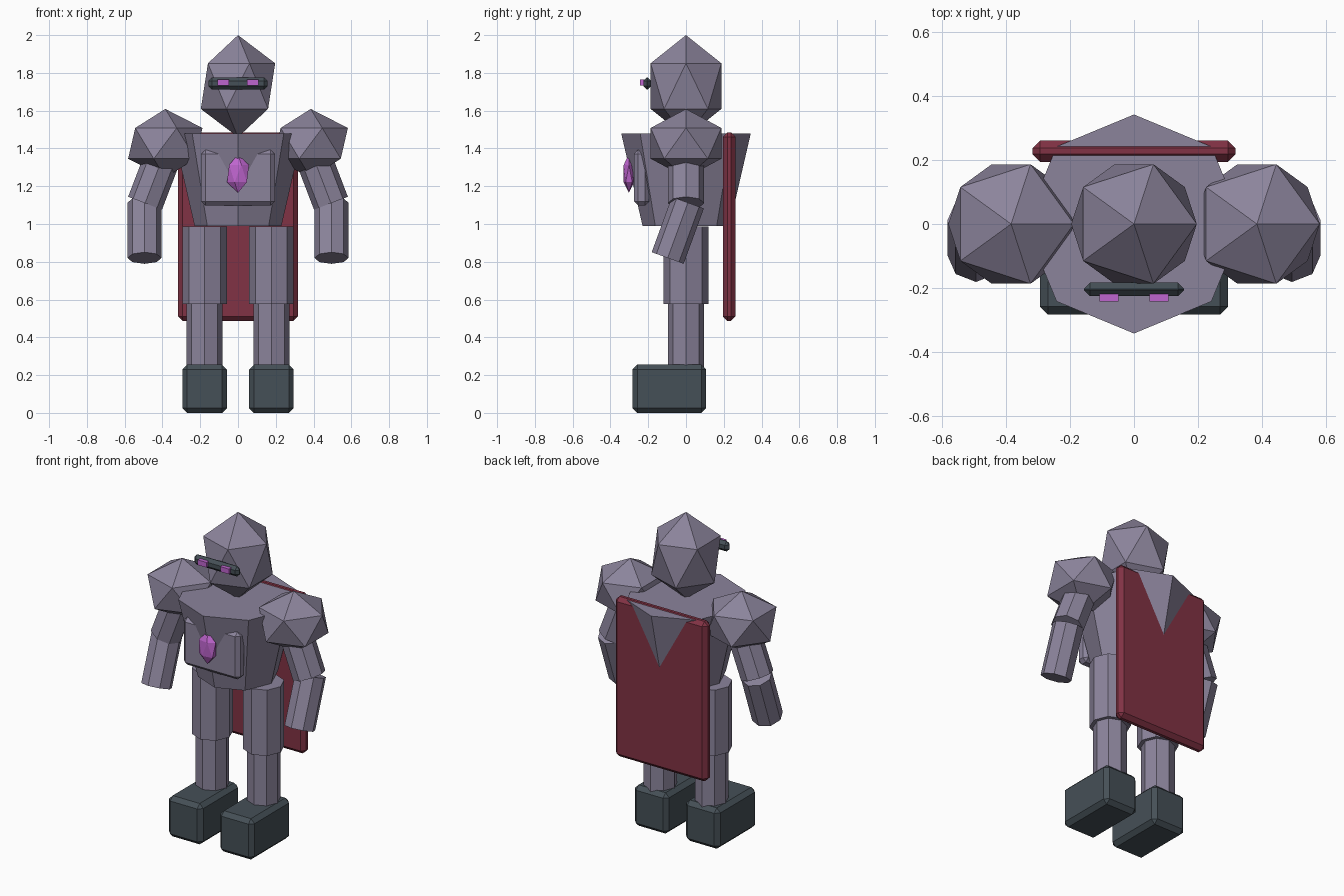
import bpy
from mathutils import Vector

if "Cube" in bpy.data.objects:
    bpy.data.objects.remove(bpy.data.objects["Cube"])


def material(name, rgb):
    m = bpy.data.materials.new(name)
    m.diffuse_color = (*rgb, 1)
    m.use_nodes = True
    m.node_tree.nodes["Principled BSDF"].inputs["Base Color"].default_value = m.diffuse_color
    return m


ARMOUR = material("lilac_grey", (0.26, 0.23, 0.33))
DARK = material("dark_slate", (0.06, 0.08, 0.095))
RED = material("cape_red", (0.22, 0.032, 0.058))
GLOW = material("glow_violet", (0.52, 0.13, 0.62))


def finish(name, mat):
    ob = bpy.context.object
    ob.name = name
    ob.data.materials.append(mat)
    return ob


def ball(name, loc, scale, mat):
    """Twenty-sided faceted ball."""
    bpy.ops.mesh.primitive_ico_sphere_add(subdivisions=1, radius=1, location=loc)
    ob = finish(name, mat)
    ob.scale = scale
    return ob


def limb(name, top, bottom, r_top, r_bottom, mat=ARMOUR):
    """Eight-sided column between two points."""
    a, b = Vector(top), Vector(bottom)
    axis = a - b
    bpy.ops.mesh.primitive_cone_add(vertices=8, radius1=r_bottom, radius2=r_top,
                                    depth=axis.length, location=(a + b) / 2)
    ob = finish(name, mat)
    ob.rotation_mode = 'QUATERNION'
    ob.rotation_quaternion = Vector((0, 0, 1)).rotation_difference(axis)
    return ob


def box(name, lo, hi, bevel, mat):
    """Box between two corners with a chamfered rim."""
    lo, hi = Vector(lo), Vector(hi)
    bpy.ops.mesh.primitive_cube_add(size=1, location=(lo + hi) / 2)
    ob = finish(name, mat)
    for v in ob.data.vertices:
        v.co = v.co * (hi - lo)
    if bevel:
        mod = ob.modifiers.new("chamfer", 'BEVEL')
        mod.width = bevel
        mod.segments = 1
    return ob


# Torso, head, chest plate and gem
limb("torso", (0, 0, 1.48), (0, 0, 0.99), 0.343, 0.23)
ball("head", (0, 0, 1.73), (0.22, 0.22, 0.27), ARMOUR)
box("chest_plate", (-0.195, -0.275, 1.097), (0.195, -0.195, 1.393), 0.022, ARMOUR)
ball("chest_gem", (0, -0.302, 1.267), (0.065, 0.033, 0.102), GLOW)

# Visor
box("visor", (-0.157, -0.226, 1.712), (0.157, -0.184, 1.776), 0.019, DARK)

# Cape slab
box("cape", (-0.318, 0.195, 0.487), (0.318, 0.262, 1.485), 0.024, RED)

# Paired parts
for side, s in (("right", -1), ("left", 1)):
    box(f"{side}_eye", (s * 0.078 - 0.03, -0.243, 1.732),
        (s * 0.078 + 0.03, -0.205, 1.764), 0, GLOW)
    ball(f"{side}_shoulder", (s * 0.385, 0, 1.427), (0.22, 0.22, 0.182), ARMOUR)
    limb(f"{side}_upper_arm", (s * 0.385, 0, 1.39), (s * 0.492, 0, 1.11), 0.096, 0.096)
    limb(f"{side}_forearm", (s * 0.495, 0.01, 1.113), (s * 0.495, -0.097, 0.82), 0.09, 0.09)
    limb(f"{side}_thigh", (s * 0.177, 0, 0.988), (s * 0.177, 0, 0.577), 0.118, 0.118)
    limb(f"{side}_shin", (s * 0.177, 0, 0.6), (s * 0.177, 0, 0.22), 0.096, 0.096)
    box(f"{side}_boot", (s * 0.177 - 0.118, -0.283, 0),
        (s * 0.177 + 0.118, 0.107, 0.255), 0.025, DARK)
